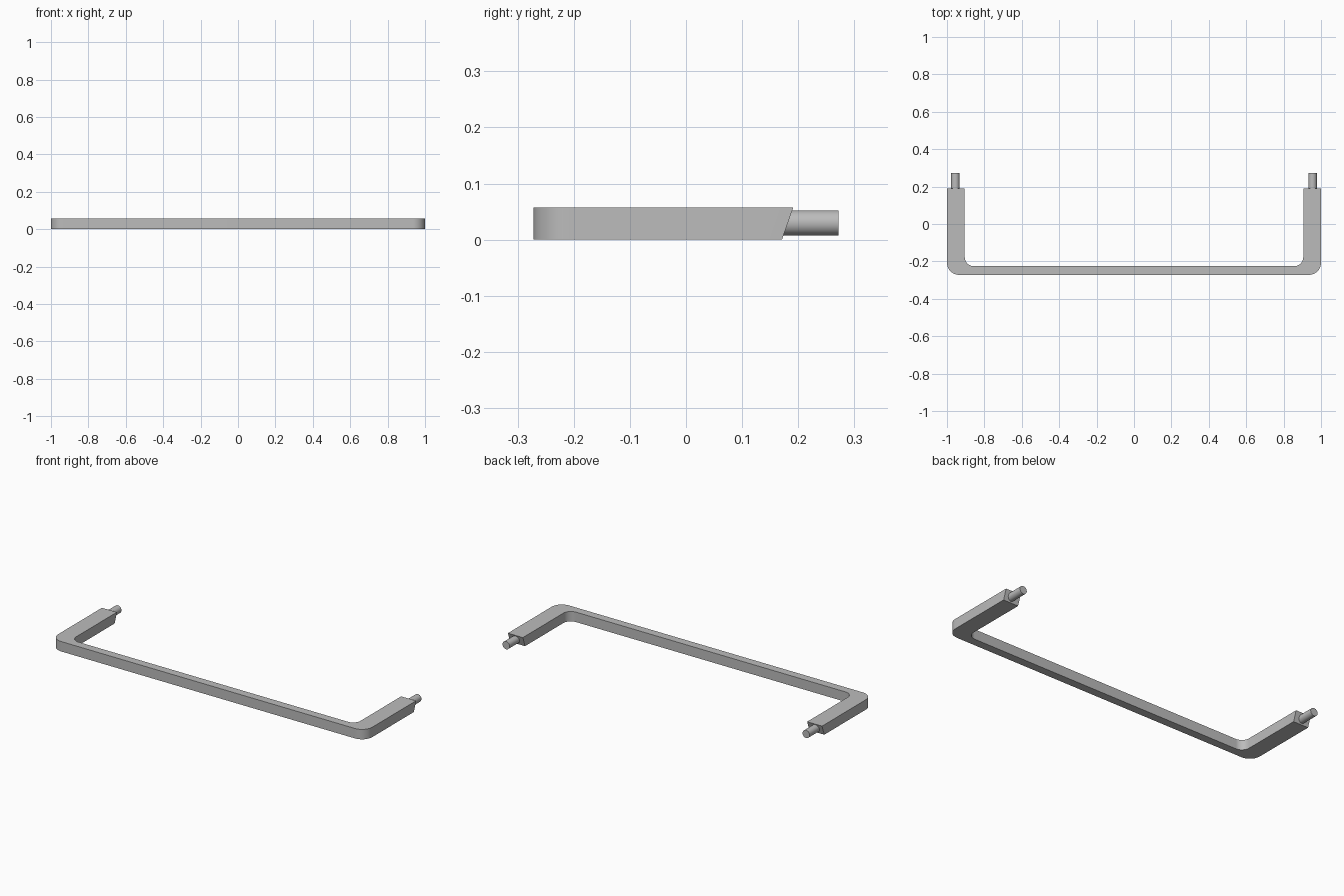
import bpy, bmesh, math
from mathutils import Vector

cube = bpy.data.objects.get("Cube")
if cube:
    bpy.data.objects.remove(cube, do_unlink=True)

HEIGHT = 0.057
FRONT, BACK = -0.272, 0.272
LEG_END, LEG_SLANT = 0.191, 0.02
LEG_IN, BAR_IN = 0.905, -0.225
R_OUT, R_IN = 0.065, 0.047
PIN_R, PIN_X, PIN_Z = 0.0225, 0.955, 0.03

metal = bpy.data.materials.new("satin grey metal")
metal.use_nodes = True
grey = (0.5, 0.5, 0.5, 1)
metal.diffuse_color = grey
metal.node_tree.nodes["Principled BSDF"].inputs["Base Color"].default_value = grey


def finish(bm, name):
    bmesh.ops.recalc_face_normals(bm, faces=bm.faces)
    mesh = bpy.data.meshes.new(name)
    bm.to_mesh(mesh)
    bm.free()
    mesh.materials.append(metal)
    obj = bpy.data.objects.new(name, mesh)
    bpy.context.collection.objects.link(obj)
    bpy.ops.object.select_all(action="DESELECT")
    obj.select_set(True)
    bpy.context.view_layer.objects.active = obj
    bpy.ops.object.shade_smooth_by_angle(angle=math.radians(30))
    return obj


def arc(cx, cy, r, start, end, steps=12):
    angles = [math.radians(start + (end - start) * i / steps) for i in range(steps + 1)]
    return [(cx + r * math.cos(a), cy + r * math.sin(a)) for a in angles]


# Handle: rounded U outline, extruded upward
half = arc(1 - R_OUT, FRONT + R_OUT, R_OUT, -90, 0)
half += [(1, LEG_END), (LEG_IN, LEG_END)]
half += arc(LEG_IN - R_IN, BAR_IN + R_IN, R_IN, 0, -90)
outline = half + [(-x, y) for x, y in reversed(half)]
bm = bmesh.new()
base = bm.faces.new([bm.verts.new((x, y, 0)) for x, y in outline])
top = bmesh.ops.extrude_face_region(bm, geom=[base])
bmesh.ops.translate(bm, vec=Vector((0, 0, HEIGHT)),
                    verts=[v for v in top["geom"] if isinstance(v, bmesh.types.BMVert)])
# Undercut the leg ends
for v in bm.verts:
    if v.co.y > LEG_END - 0.001 and v.co.z < 0.001:
        v.co.y -= LEG_SLANT
finish(bm, "handle_bar")

# Round mounting pins set into the leg ends
for side, sign in (("left", 1), ("right", -1)):
    start = LEG_END - LEG_SLANT - 0.005
    bm = bmesh.new()
    bmesh.ops.create_cone(bm, cap_ends=True, segments=40, radius1=PIN_R,
                          radius2=PIN_R, depth=BACK - start)
    pin = finish(bm, side + "_mounting_pin")
    pin.rotation_euler.x = math.pi / 2
    pin.location = (sign * PIN_X, (BACK + start) / 2, PIN_Z)
